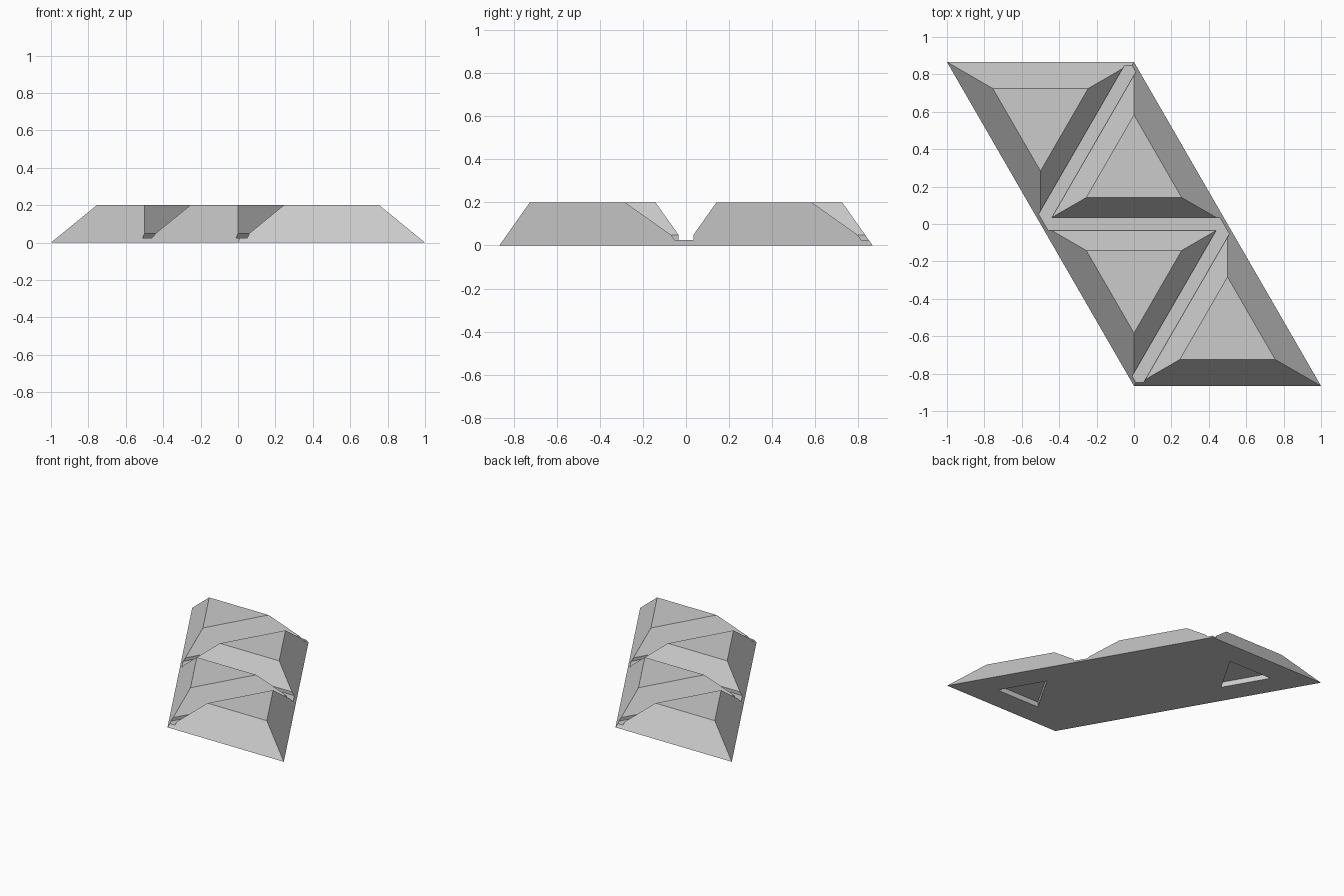
import bpy, bmesh, math
from mathutils import Vector

if "Cube" in bpy.data.objects:
    bpy.data.objects.remove(bpy.data.objects["Cube"])

ROOT3 = math.sqrt(3)
HALF = ROOT3 / 2          # height of a unit triangle
HEIGHT = 0.2              # plate thickness
SLOPE = math.sqrt(2)      # rise of the bevelled walls
GAP, WEB = 0.035, 0.025   # half width and thickness of a hinge

grey = bpy.data.materials.new("light grey")
grey.use_nodes = True
grey.diffuse_color = (0.6, 0.6, 0.6, 1)
grey.node_tree.nodes["Principled BSDF"].inputs["Base Color"].default_value = (0.6, 0.6, 0.6, 1)


def loft(name, start, end):
    """Closed solid between two matching rings of points."""
    bm = bmesh.new()
    a = [bm.verts.new(p) for p in start]
    b = [bm.verts.new(p) for p in end]
    bm.faces.new(a)
    bm.faces.new(b)
    for i in range(len(a)):
        j = (i + 1) % len(a)
        bm.faces.new((a[i], a[j], b[j], b[i]))
    bmesh.ops.recalc_face_normals(bm, faces=bm.faces)
    mesh = bpy.data.meshes.new(name)
    bm.to_mesh(mesh)
    bm.free()
    mesh.materials.append(grey)
    ob = bpy.data.objects.new(name, mesh)
    bpy.context.collection.objects.link(ob)
    return ob


def outline(z):
    """Parallelogram of four triangles, inset by the wall slope at height z."""
    inset = z / SLOPE
    ring = []
    for sy, sx in ((1, -1), (1, 1), (-1, 1), (-1, -1)):
        y = sy * (HALF - inset)
        ring.append((((sx * (HALF - 2 * inset)) - y) / ROOT3, y, z))
    return ring


def groove(start, end):
    """Cutter for a hinge: a flat channel opening into sloped walls."""
    a, b = Vector(start), Vector(end)
    along = (b - a).normalized()
    side = Vector((-along.y, along.x, 0))
    top = HEIGHT + 0.05
    half = [(GAP, WEB), (GAP, GAP * SLOPE), (top / SLOPE, top)]
    profile = half + [(-d, z) for d, z in reversed(half)]
    rings = [[p + side * d + Vector((0, 0, z)) for d, z in profile]
             for p in (a - along * 0.01, b + along * 0.01)]
    return loft("hinge_cutter", *rings)


def pocket(sign):
    """Cutter for the triangular recess under an end plate."""
    rings = []
    for z in (-0.05, 0.04):
        angles = [math.radians(90 + 120 * k) for k in range(3)]
        rings.append([(sign * (0.5 + 0.215 * math.cos(t)),
                       sign * (-HALF * 2 / 3 + 0.215 * math.sin(t)), z) for t in angles])
    return loft("pocket_cutter", *rings)


# Bevelled plate, split by three hinges and recessed below
plate = loft("folding_plate", outline(0), outline(HEIGHT))
left, right = (-0.5, 0, 0), (0.5, 0, 0)
cutters = [groove(left, (0, HALF, 0)), groove(left, right),
           groove((0, -HALF, 0), right), pocket(1), pocket(-1)]
for cutter in cutters:
    cutter.hide_render = True
    mod = plate.modifiers.new("cut", "BOOLEAN")
    mod.operation = "DIFFERENCE"
    mod.solver = "EXACT"
    mod.object = cutter

# Bake the cuts and drop the cutters
bpy.context.view_layer.update()
graph = bpy.context.evaluated_depsgraph_get()
baked = bpy.data.meshes.new_from_object(plate.evaluated_get(graph))
plate.modifiers.clear()
plate.data = baked
for cutter in cutters:
    bpy.data.objects.remove(cutter)
